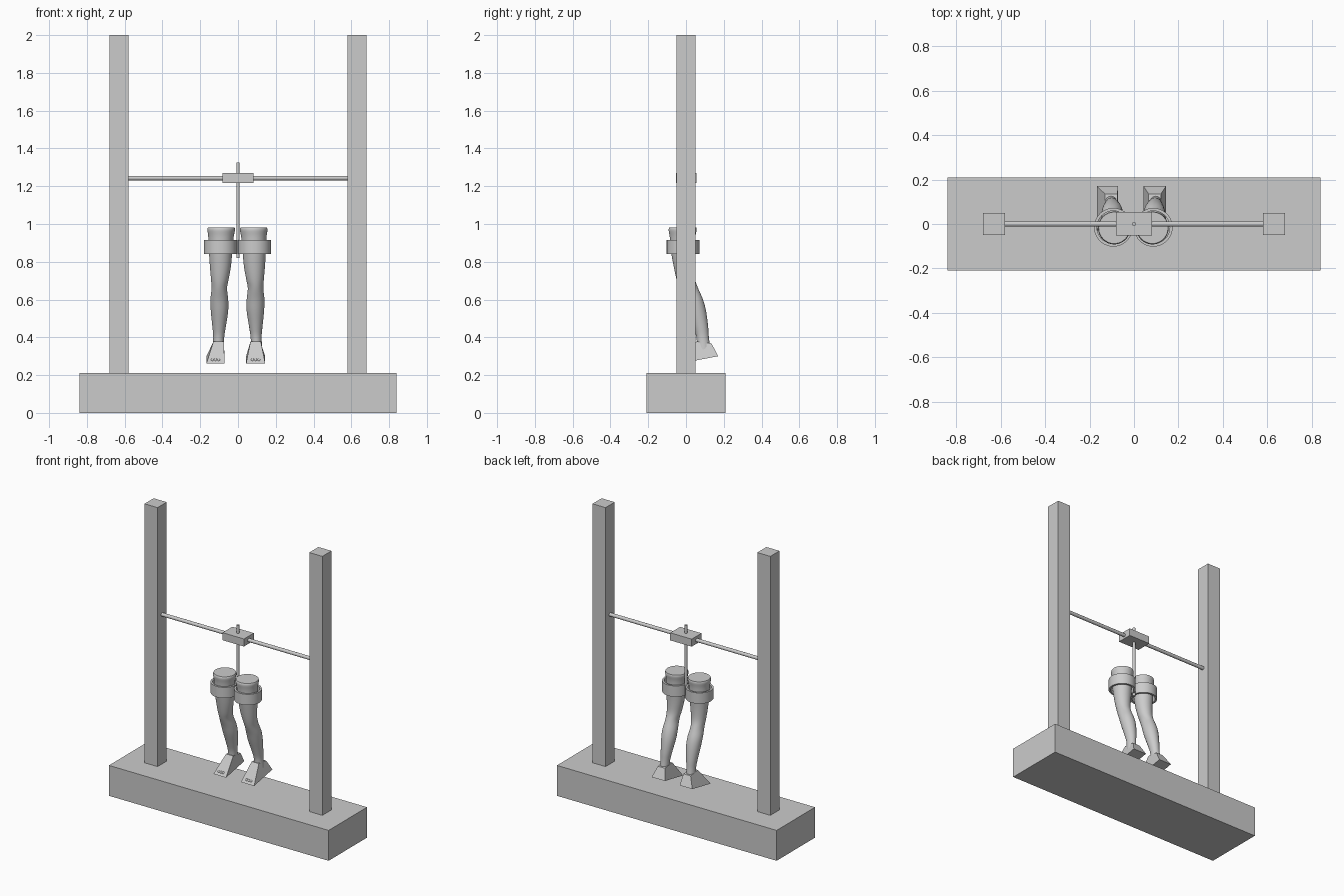
import bpy, bmesh, math
from mathutils import Vector

if "Cube" in bpy.data.objects:
    bpy.data.objects.remove(bpy.data.objects["Cube"])

grey = bpy.data.materials.new("plain grey")
grey.diffuse_color = (0.6, 0.6, 0.6, 1)
grey.use_nodes = True
grey.node_tree.nodes["Principled BSDF"].inputs["Base Color"].default_value = grey.diffuse_color


def make(name, bm, smooth=False):
    bmesh.ops.recalc_face_normals(bm, faces=bm.faces)
    me = bpy.data.meshes.new(name)
    bm.to_mesh(me)
    bm.free()
    ob = bpy.data.objects.new(name, me)
    bpy.context.collection.objects.link(ob)
    me.materials.append(grey)
    if smooth:
        bpy.ops.object.select_all(action='DESELECT')
        ob.select_set(True)
        bpy.context.view_layer.objects.active = ob
        bpy.ops.object.shade_smooth_by_angle(angle=math.radians(40))
    return ob


def box(name, x0, x1, y0, y1, z0, z1):
    bm = bmesh.new()
    bmesh.ops.create_cube(bm, size=1)
    for v in bm.verts:
        v.co = ((x0 + x1) / 2 + v.co.x * (x1 - x0), (y0 + y1) / 2 + v.co.y * (y1 - y0),
                (z0 + z1) / 2 + v.co.z * (z1 - z0))
    return make(name, bm)


def loft(name, rings, closed=False, cap=True, n=32):
    """Skin between ellipses given as (z, cx, cy, rx, ry)."""
    bm = bmesh.new()
    loops = [[bm.verts.new((cx + rx * math.cos(2 * math.pi * i / n),
                            cy + ry * math.sin(2 * math.pi * i / n), z)) for i in range(n)]
             for z, cx, cy, rx, ry in rings]
    pairs = list(zip(loops, loops[1:])) + ([(loops[-1], loops[0])] if closed else [])
    for a, b in pairs:
        for i in range(n):
            j = (i + 1) % n
            bm.faces.new((a[i], a[j], b[j], b[i]))
    if cap and not closed:
        bm.faces.new(loops[0])
        bm.faces.new(loops[-1])
    return make(name, bm, True)


def refine(rings, steps=4):
    """Catmull-Rom interpolation between the rings."""
    out = []
    for k in range(len(rings) - 1):
        p = [rings[max(0, min(len(rings) - 1, k + d))] for d in (-1, 0, 1, 2)]
        for s in range(steps):
            t = s / steps
            out.append([0.5 * (2 * b + (c - a) * t + (2 * a - 5 * b + 4 * c - d) * t * t
                               + (3 * b - a - 3 * c + d) * t ** 3) for a, b, c, d in zip(*p)])
    return out + [list(rings[-1])]


# Frame
box("base", -0.84, 0.84, -0.21, 0.21, 0, 0.21)
for side, s in (("left", -1), ("right", 1)):
    box(side + "_post", s * 0.63 - 0.05, s * 0.63 + 0.05, -0.05, 0.05, 0.21, 2.0)
bar = loft("cross_bar", [(-0.58, 0, 0, 0.012, 0.012), (0.58, 0, 0, 0.012, 0.012)], n=20)
bar.rotation_euler = (0, math.pi / 2, 0)
bar.location = (0, 0, 1.243)
box("slider_block", -0.082, 0.082, -0.052, 0.055, 1.218, 1.27)
loft("hanging_rod", [(0.82, 0, 0, 0.009, 0.009), (1.325, 0, 0, 0.009, 0.009)], n=20)

# Leg sections: z, distance from the middle, y, half width, half depth
leg = [(0.33, 0.102, 0.095, 0.030, 0.036), (0.40, 0.099, 0.088, 0.029, 0.033),
       (0.46, 0.097, 0.077, 0.036, 0.040), (0.54, 0.095, 0.057, 0.046, 0.049),
       (0.60, 0.096, 0.039, 0.047, 0.051), (0.66, 0.096, 0.014, 0.041, 0.050),
       (0.71, 0.093, -0.002, 0.047, 0.049), (0.78, 0.090, -0.011, 0.056, 0.055),
       (0.86, 0.089, -0.016, 0.062, 0.064), (0.93, 0.087, -0.018, 0.067, 0.068),
       (0.968, 0.086, -0.018, 0.073, 0.074), (0.982, 0.086, -0.017, 0.070, 0.071)]

# Foot: bottom x range, top x range
feet = {-1: (-0.167, -0.071, -0.130, -0.075), 1: (0.043, 0.144, 0.066, 0.121)}

for side, s in (("left", -1), ("right", 1)):
    loft(side + "_leg", refine([(z, s * x - 0.003, y, rx, ry) for z, x, y, rx, ry in leg]))

    # Cuff around the thigh
    cx = s * 0.09 - 0.003
    loft(side + "_thigh_cuff", [(z, cx, -0.015, r, r) for z, r in
                                ((0.84, 0.074), (0.84, 0.087), (0.915, 0.087), (0.915, 0.074))],
         closed=True, n=40)

    # Tapered block foot with a tilted sole
    x0, x1, t0, t1 = feet[s]
    bm = bmesh.new()
    bot = [bm.verts.new(p) for p in ((x0, -0.03, 0.262), (x1, -0.03, 0.262), (x1, 0.17, 0.30), (x0, 0.17, 0.30))]
    top = [bm.verts.new(p) for p in ((t0, 0.055, 0.378), (t1, 0.055, 0.378), (t1, 0.135, 0.368), (t0, 0.135, 0.368))]
    bm.faces.new(bot)
    bm.faces.new(top)
    for i in range(4):
        j = (i + 1) % 4
        bm.faces.new((bot[i], bot[j], top[j], top[i]))
    make(side + "_foot", bm)

    # Toes just breaking through the front of the foot
    for i in range(3):
        bm = bmesh.new()
        bmesh.ops.create_uvsphere(bm, u_segments=12, v_segments=8, radius=0.009)
        bmesh.ops.translate(bm, vec=Vector(((x0 + x1) / 2 + (i - 1) * 0.017, -0.012, 0.279)), verts=bm.verts)
        make(side + "_toe_" + str(i + 1), bm, True)
